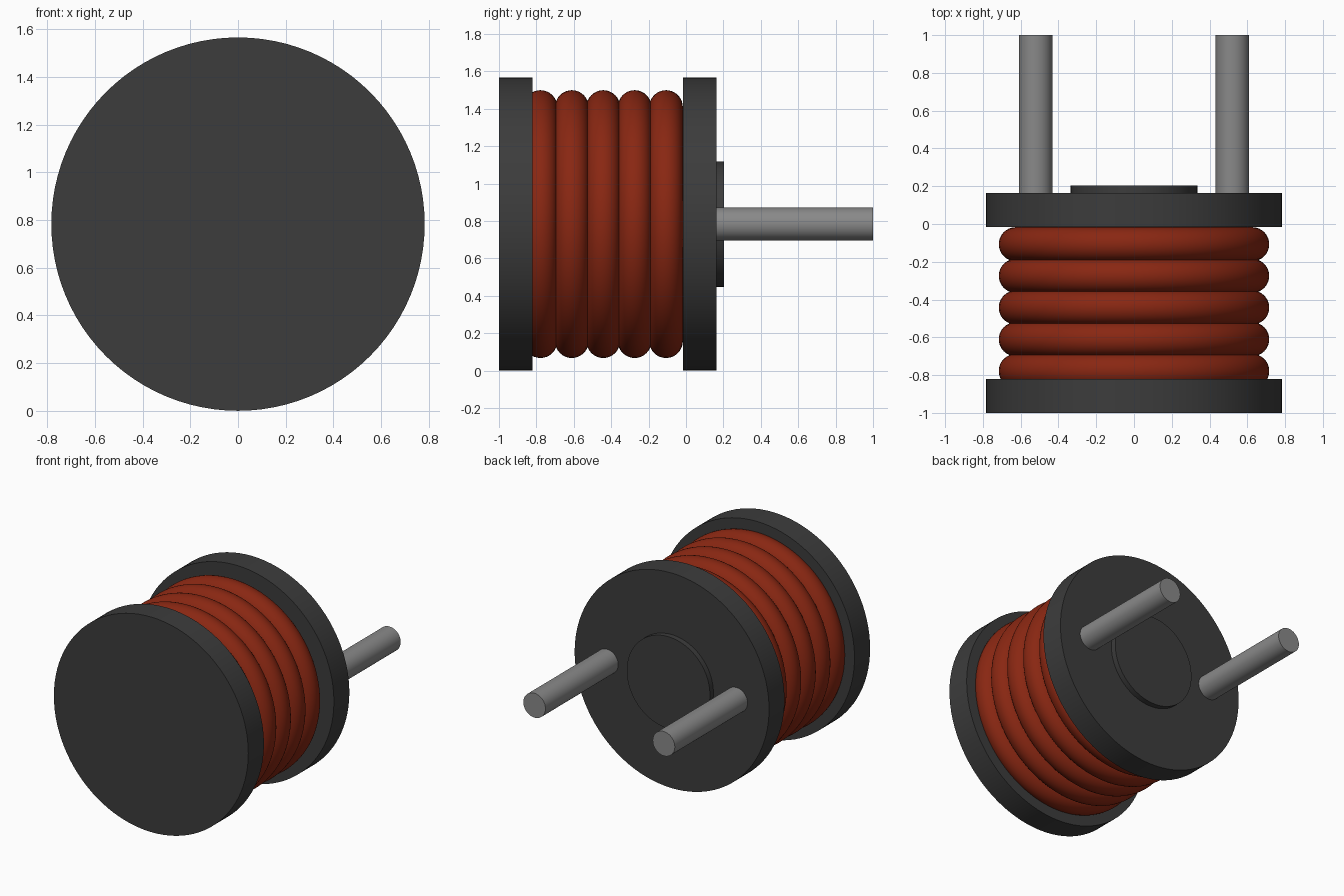
import bpy
import math

if "Cube" in bpy.data.objects:
    bpy.data.objects.remove(bpy.data.objects["Cube"], do_unlink=True)

CENTRE_Z = 0.783


def material(name, rgb):
    mat = bpy.data.materials.new(name)
    mat.use_nodes = True
    mat.diffuse_color = (*rgb, 1)
    mat.node_tree.nodes["Principled BSDF"].inputs["Base Color"].default_value = (*rgb, 1)
    return mat


charcoal = material("charcoal ferrite", (0.045, 0.045, 0.045))
copper = material("copper red enamel", (0.25, 0.02, 0.006))
steel = material("grey metal", (0.25, 0.25, 0.25))


def finish(name, mat):
    obj = bpy.context.object
    obj.name = name
    obj.data.materials.append(mat)
    bpy.ops.object.shade_smooth_by_angle(angle=math.radians(35))
    return obj


def disc(name, radius, y0, y1, mat, x=0.0, sides=96):
    """Cylinder along y from y0 to y1."""
    bpy.ops.mesh.primitive_cylinder_add(
        vertices=sides, radius=radius, depth=y1 - y0,
        location=(x, (y0 + y1) / 2, CENTRE_Z), rotation=(math.pi / 2, 0, 0))
    return finish(name, mat)


# Bobbin: two flanges, the core between them and a low boss on the back
disc("front_flange", 0.783, -1.0, -0.82, charcoal)
disc("back_flange", 0.783, -0.015, 0.163, charcoal)
disc("core", 0.56, -0.83, -0.005, charcoal)
disc("back_boss", 0.335, 0.15, 0.203, charcoal)

# Winding: five thick turns, slightly overlapping
for i in range(5):
    bpy.ops.mesh.primitive_torus_add(
        major_radius=0.626, minor_radius=0.09,
        major_segments=96, minor_segments=32,
        location=(0, -0.778 + 0.1678 * i, CENTRE_Z), rotation=(math.pi / 2, 0, 0))
    finish(f"winding_turn_{i + 1}", copper)

# Terminal pins on the back
for side, x in (("left", 0.521), ("right", -0.521)):
    disc(f"{side}_pin", 0.089, 0.15, 1.0, steel, x=x, sides=48)
